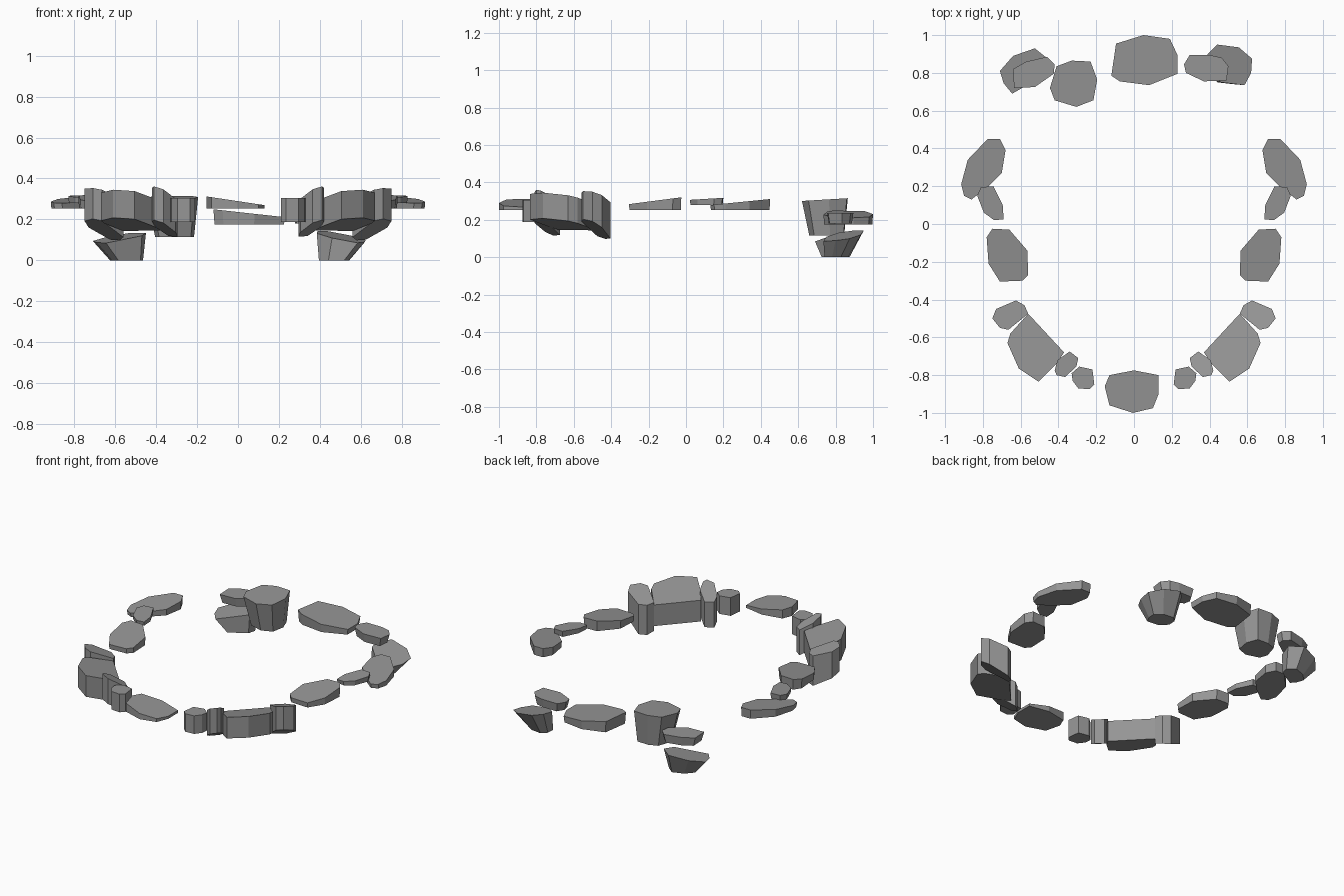
import bpy, bmesh
from mathutils import Vector

grey = bpy.data.materials.new("dark_stone")
grey.diffuse_color = (.3, .3, .3, 1)


def stone(name, outline, top, bottom, scale=1.0, shift=(0, 0), mirror=False):
    """Faceted stone: plan outline between two tilted planes (z at centre, x slope, y slope).
    The underside is the outline scaled about its centre and shifted."""
    lo = Vector([min(p[i] for p in outline) for i in (0, 1)])
    hi = Vector([max(p[i] for p in outline) for i in (0, 1)])
    c = (lo + hi) / 2
    for side in ((1, -1) if mirror else (1,)):
        bm = bmesh.new()
        rings = []
        for plane, k, off in ((bottom, scale, Vector(shift)), (top, 1.0, Vector((0, 0)))):
            ring = []
            for p in outline:
                d = (Vector(p) - c) * k
                z = plane[0] + plane[1] * d.x + plane[2] * d.y
                q = c + d + off
                ring.append(bm.verts.new((side * q.x, q.y, z)))
            rings.append(ring)
        n = len(outline)
        bm.faces.new(rings[0])
        bm.faces.new(rings[1])
        for i in range(n):
            j = (i + 1) % n
            bm.faces.new((rings[0][i], rings[0][j], rings[1][j], rings[1][i]))
        bmesh.ops.recalc_face_normals(bm, faces=bm.faces)
        label = name + ("_left" if side == 1 else "_right") if mirror else name
        mesh = bpy.data.meshes.new(label)
        bm.to_mesh(mesh)
        bm.free()
        mesh.materials.append(grey)
        bpy.context.collection.objects.link(bpy.data.objects.new(label, mesh))


# Front and back centre slabs
stone("front_slab",
      [(-.155, -.86), (-.13, -.8), (0, -.775), (.13, -.8), (.13, -.9), (.1, -.975), (-.005, -1), (-.13, -.96)],
      (.291, -.15, 0), (.253, 0, 0))
stone("back_slab",
      [(-.12, .785), (-.095, .955), (.05, 1), (.19, .98), (.23, .895), (.23, .795), (.08, .735), (-.075, .755)],
      (.23, -.11, 0), (.175, 0, 0), .97)

# Mirrored front corner blocks and the upright stones flanking them, all leaning inwards
stone("corner_block",
      [(-.56, -.475), (-.37, -.68), (-.41, -.74), (-.505, -.835), (-.61, -.765), (-.67, -.63), (-.655, -.58)],
      (.307, -.19, -.19), (.17, -.19, -.19), mirror=True)
stone("outer_upright",
      [(-.71, -.55), (-.75, -.5), (-.73, -.45), (-.625, -.405), (-.58, -.43), (-.56, -.475), (-.665, -.56)],
      (.322, -.245, -.263), (.15, -.35, -.5), mirror=True)
stone("inner_upright",
      [(-.42, -.775), (-.405, -.72), (-.34, -.675), (-.295, -.71), (-.305, -.755), (-.365, -.81), (-.41, -.8)],
      (.317, -.4, -.4), (.153, -.4, -.4), mirror=True)
stone("small_block",
      [(-.33, -.79), (-.29, -.755), (-.22, -.77), (-.21, -.85), (-.235, -.875), (-.295, -.87), (-.325, -.83)],
      (.305, 0, 0), (.188, 0, 0), mirror=True)

# Mirrored side slabs
stone("side_front_slab",
      [(-.78, -.07), (-.75, -.025), (-.66, -.03), (-.565, -.14), (-.56, -.27), (-.59, -.3), (-.71, -.305), (-.77, -.21)],
      (.302, 0, .13), (.253, 0, 0), .98, mirror=True)
stone("side_small_slab",
      [(-.83, .15), (-.81, .195), (-.745, .2), (-.695, .1), (-.69, .025), (-.74, .02), (-.795, .06)],
      (.312, 0, .06), (.28, 0, 0), .95, mirror=True)
stone("side_back_slab",
      [(-.775, .45), (-.71, .45), (-.68, .39), (-.7, .27), (-.77, .2), (-.86, .13), (-.9, .15), (-.915, .21), (-.88, .34)],
      (.295, 0, .1), (.253, 0, 0), .98, mirror=True)

# Back left cluster
stone("back_left_pillar",
      [(-.445, .72), (-.41, .835), (-.33, .865), (-.23, .86), (-.195, .765), (-.215, .655), (-.305, .62), (-.42, .655)],
      (.308, 0, .06), (.115, 0, 0), .76, (.01, .01))
stone("back_left_base",
      [(-.71, .81), (-.64, .89), (-.525, .93), (-.45, .87), (-.47, .79), (-.645, .69), (-.69, .745)],
      (.11, .12, .15), (0, 0, 0), .62, (.035, -.01))
stone("back_left_slab",
      [(-.64, .82), (-.57, .86), (-.46, .885), (-.42, .845), (-.425, .795), (-.525, .725), (-.635, .72)],
      (.235, 0, 0), (.18, 0, 0), .88)

# Back right pair
stone("back_right_base",
      [(.44, .95), (.555, .935), (.625, .875), (.62, .8), (.585, .735), (.46, .75), (.385, .82), (.39, .9)],
      (.115, -.17, .15), (0, 0, 0), .62, (-.035, -.035))
stone("back_right_slab",
      [(.265, .845), (.295, .895), (.4, .895), (.465, .88), (.5, .835), (.49, .76), (.37, .755), (.275, .8)],
      (.235, 0, 0), (.18, 0, 0), .88)
